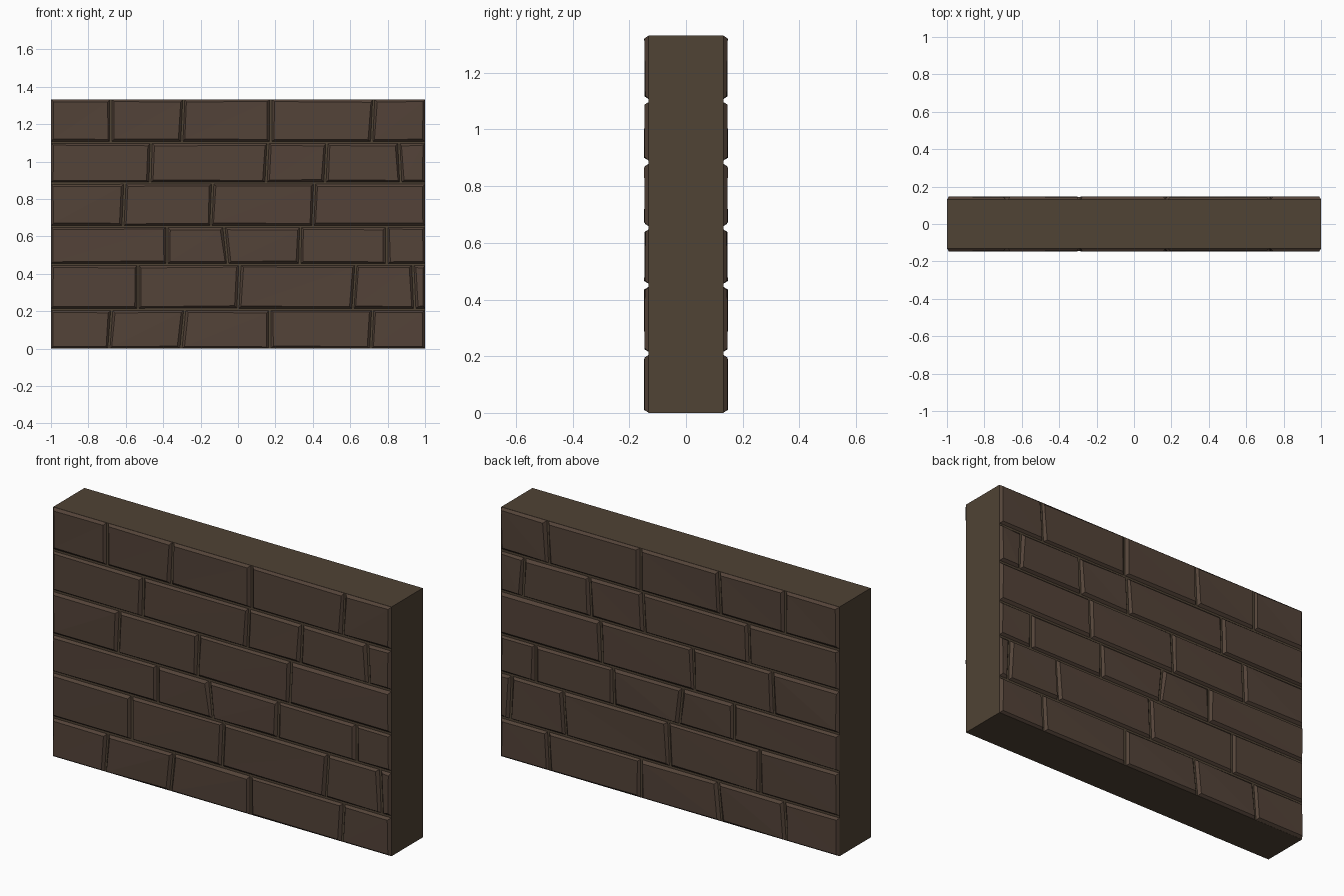
import bpy, bmesh, random

if "Cube" in bpy.data.objects:
    bpy.data.objects.remove(bpy.data.objects["Cube"])

random.seed(4)
HEIGHT, CORE_Y, FACE_Y = 1.332, 0.132, 0.1455
GAP, CHAMFER = 0.005, 0.012


def material(name, rgb):
    m = bpy.data.materials.new(name)
    m.diffuse_color = (*rgb, 1)
    m.use_nodes = True
    m.node_tree.nodes["Principled BSDF"].inputs["Base Color"].default_value = m.diffuse_color
    return m


brick_mat = material("brown brick", (0.087, 0.056, 0.040))
mortar_mat = material("olive brown mortar", (0.080, 0.056, 0.035))


def finish(name, bm, mat):
    bmesh.ops.recalc_face_normals(bm, faces=bm.faces)
    mesh = bpy.data.meshes.new(name)
    bm.to_mesh(mesh)
    bm.free()
    mesh.materials.append(mat)
    obj = bpy.data.objects.new(name, mesh)
    bpy.context.collection.objects.link(obj)
    return obj


# Solid mortar core
bm = bmesh.new()
bmesh.ops.create_cube(bm, size=1)
for v in bm.verts:
    v.co = (v.co.x * 2, v.co.y * 2 * CORE_Y, (v.co.z + 0.5) * HEIGHT)
finish("mortar_core", bm, mortar_mat)

# Bed joint heights, and slanted head joints (x at bottom, x at top) per course
beds = [0, 0.21, 0.45, 0.653, 0.885, 1.102, HEIGHT]
courses = [
    [(-.69, -.675), (-.305, -.285), (.17, .17), (.71, .72)],
    [(-.535, -.535), (0, .01), (.615, .63), (.945, .935)],
    [(-.38, -.38), (-.055, -.075), (.33, .335), (.795, .795)],
    [(-.615, -.605), (-.145, -.135), (.4, .41)],
    [(-.47, -.465), (.15, .16), (.465, .475), (.87, .86)],
    [(-.68, -.68), (-.3, -.29), (.175, .175), (.715, .725)],
]


def add_brick(bm, left, right, z0, z1):
    """Chamfered brick face with slightly uneven corners."""
    corners = [(left[0], z0, 1, 1), (right[0], z0, -1, 1),
               (right[1], z1, -1, -1), (left[1], z1, 1, -1)]
    base, face = [], []
    for x, z, sx, sz in corners:
        on_end = abs(x) > 0.99
        on_edge = z < 0.01 or z > HEIGHT - 0.01
        bx = x + sx * (0 if on_end else GAP)
        bz = z + sz * (0 if on_edge else GAP)
        base.append(bm.verts.new((bx, -CORE_Y + 0.001, bz)))
        face.append(bm.verts.new((
            bx + sx * (CHAMFER + random.uniform(-.003, .003)),
            -FACE_Y + random.uniform(-.0025, .0025),
            bz + sz * (CHAMFER + random.uniform(-.003, .003)))))
    bm.faces.new(base)
    for i in range(4):
        j = (i + 1) % 4
        bm.faces.new((base[i], base[j], face[j], face[i]))
    bm.faces.new((face[0], face[1], face[2]))
    bm.faces.new((face[0], face[2], face[3]))


# Brick courses, mirrored onto the back
for n, joints in enumerate(courses):
    bm = bmesh.new()
    ends = [(-1, -1)] + joints + [(1, 1)]
    for left, right in zip(ends, ends[1:]):
        add_brick(bm, left, right, beds[n], beds[n + 1])
    obj = finish(f"brick_course_{n + 1}", bm, brick_mat)
    mirror = obj.modifiers.new("back_side", 'MIRROR')
    mirror.use_axis = (False, True, False)
    mirror.use_mirror_merge = False
